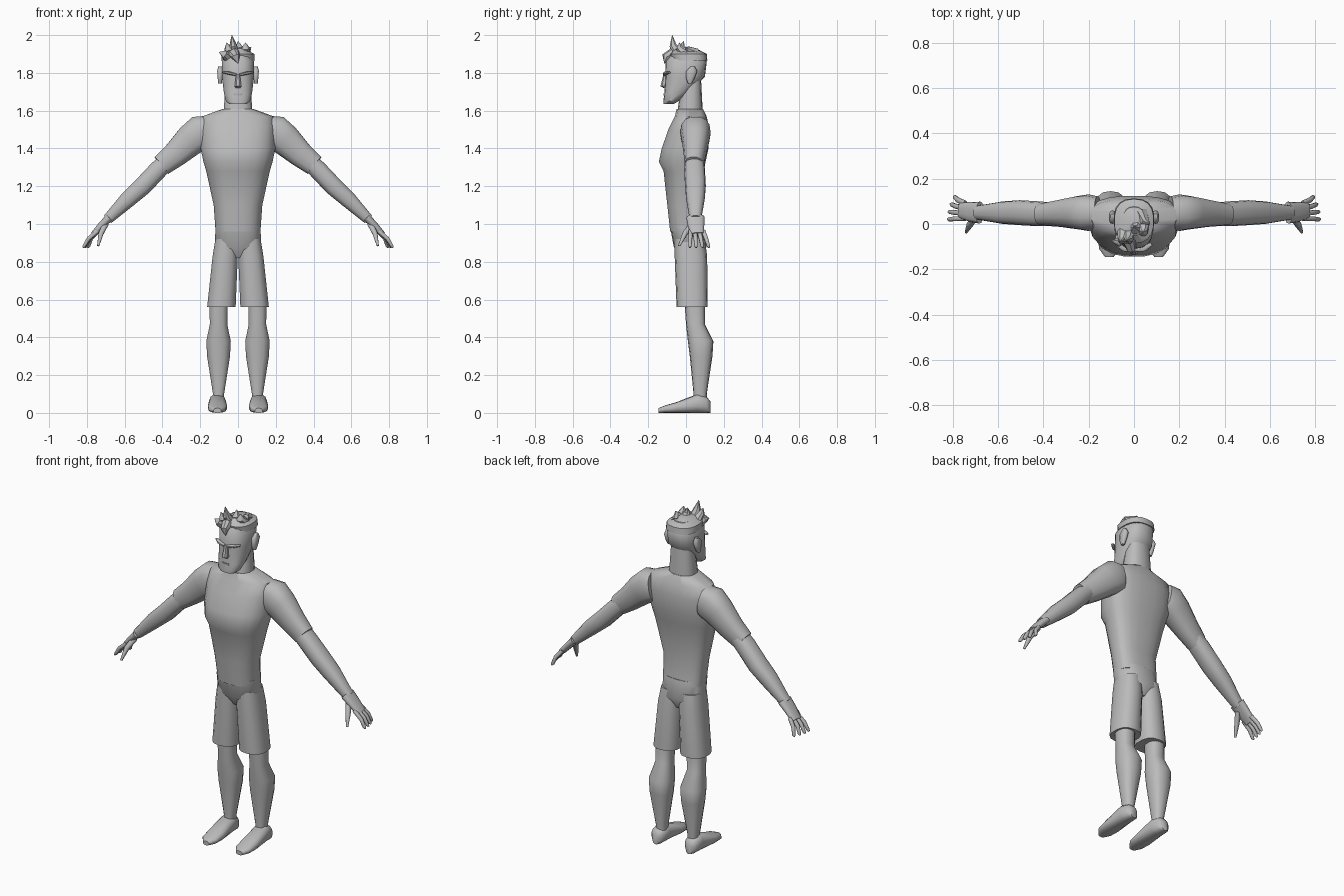
import bpy, bmesh, math
from mathutils import Vector

if "Cube" in bpy.data.objects:
    bpy.data.objects.remove(bpy.data.objects["Cube"])

colour = (0.5, 0.5, 0.5, 1)
grey = bpy.data.materials.new("plain grey")
grey.use_nodes = True
grey.diffuse_color = colour
grey.node_tree.nodes["Principled BSDF"].inputs["Base Color"].default_value = colour


def loft(name, rings, sides=14, power=2.5, mirror=False, sharp=50):
    """Skin superellipse rings given as (centre, side axis, back axis, front axis)."""
    bm = bmesh.new()
    loops = []
    for centre, side, back, front in rings:
        loop = []
        for i in range(sides):
            angle = math.tau * (i + 0.5) / sides
            c, s = math.cos(angle), math.sin(angle)
            across = math.copysign(abs(c) ** (2 / power), c)
            along = math.copysign(abs(s) ** (2 / power), s)
            depth = back if along > 0 else front
            loop.append(bm.verts.new(centre + side * across + depth * along))
        loops.append(loop)
    for lower, upper in zip(loops, loops[1:]):
        for i in range(sides):
            j = (i + 1) % sides
            bm.faces.new((lower[i], lower[j], upper[j], upper[i]))
    bm.faces.new(loops[0])
    bm.faces.new(loops[-1])
    bmesh.ops.recalc_face_normals(bm, faces=bm.faces)
    mesh = bpy.data.meshes.new(name)
    bm.to_mesh(mesh)
    bm.free()
    mesh.materials.append(grey)
    part = bpy.data.objects.new(name, mesh)
    bpy.context.collection.objects.link(part)
    bpy.ops.object.select_all(action='DESELECT')
    part.select_set(True)
    bpy.context.view_layer.objects.active = part
    bpy.ops.object.shade_smooth_by_angle(angle=math.radians(sharp))
    if mirror:
        part.modifiers.new("mirror", 'MIRROR')


def upright(name, rows, x=0, lean=0, widest=0.5, **options):
    """Stack level rings from rows of (height, half width, front, back)."""
    rings = []
    for height, half_width, front, back in rows:
        middle = front + (back - front) * widest
        rings.append((Vector((x + lean * height, middle, height)),
                      Vector((half_width, 0, 0)),
                      Vector((0, back - middle, 0)),
                      Vector((0, middle - front, 0))))
    loft(name, rings, mirror=x != 0, **options)


def tube(name, path, radii, depth=1, **options):
    """Sweep rings along a path; depth scales the front to back radius."""
    points = [Vector(point) for point in path]
    last = len(points) - 1
    rings = []
    for i, (point, radius) in enumerate(zip(points, radii)):
        along = (points[min(i + 1, last)] - points[max(i - 1, 0)]).normalized()
        back = Vector((0, 1, 0))
        back = (back - along * back.dot(along)).normalized()
        side = back.cross(along) * radius
        back *= radius * depth
        rings.append((point, side, back, back))
    loft(name, rings, **options)


# Shirt with a chest shelf and tapered waist
upright("shirt", [
    (.96, .12, -.085, .09), (1.1, .13, -.1, .07), (1.28, .17, -.12, .095),
    (1.33, .185, -.145, .105), (1.4, .2, -.13, .12), (1.5, .2, -.095, .125),
    (1.57, .19, -.06, .11), (1.61, .08, -.05, .09)], widest=.62, sides=20)
upright("neck", [(1.57, .08, -.05, .09), (1.76, .065, -.02, .08)])

# Shorts: seat and two legs
upright("shorts_seat", [(.82, .05, -.03, .08), (.88, .125, -.065, .11),
                        (.99, .12, -.085, .09)], sides=18)
upright("shorts_leg", [(.56, .077, -.05, .115), (.83, .068, -.06, .112),
                       (.92, .06, -.06, .1)], x=.13, lean=-.075)

# Knees, calves and ankles
upright("leg", [(.62, .05, -.01, .1), (.47, .047, 0, .1), (.38, .066, .01, .145),
                (.3, .062, .02, .14), (.1, .03, .04, .11), (.05, .03, .04, .11)], x=.103)

# Shoes skinned from heel to toe
shoe = [(.13, .02, .06), (.11, .04, .085), (.06, .045, .1),
        (-.05, .052, .057), (-.11, .046, .04), (-.145, .02, .025)]
rings = []
for y, half_width, top in shoe:
    rise = Vector((0, 0, top / 2))
    rings.append((Vector((.109, y, top / 2)), Vector((half_width, 0, 0)), rise, rise))
loft("shoe", rings, mirror=True)

# Sleeves and arms
tube("sleeve", [(.16, .05, 1.49), (.2, .05, 1.483), (.25, .05, 1.445), (.33, .047, 1.37),
                (.405, .042, 1.31)], [.085, .095, .086, .07, .058], depth=.85, mirror=True)
tube("arm", [(.36, .045, 1.345), (.42, .045, 1.29), (.505, .05, 1.2), (.58, .05, 1.133),
             (.69, .05, 1.025)], [.045, .05, .05, .045, .028], depth=1.1, mirror=True)

# Hands: flat palm, fanned fingers and a lowered thumb
tube("palm", [(.68, .05, 1.035), (.72, .053, .995), (.765, .06, .945)],
     [.022, .02, .016], depth=2.2, mirror=True)
for i in range(4):
    root = Vector((.745, .025 + .022 * i, .962))
    tip = Vector((.822 - .003 * i * i, .02 + .034 * i, .875))
    knuckle = root.lerp(tip, .5) + Vector((.008, 0, .004))
    tube(f"finger_{i + 1}", [root, knuckle, root.lerp(tip, .9), tip],
         [.012, .011, .009, .004], sides=8, mirror=True)
tube("thumb", [(.7, .035, 1), (.725, -.005, .95), (.74, -.036, .885)],
     [.016, .014, .006], sides=8, mirror=True)

# Head with a square jaw
upright("head", [(1.635, .045, -.12, -.065), (1.65, .065, -.12, -.04), (1.69, .075, -.115, .015),
                 (1.78, .086, -.11, .1), (1.86, .087, -.107, .11), (1.92, .05, -.06, .075)],
        sides=18, sharp=38)
upright("nose", [(1.72, .013, -.12, -.1), (1.73, .019, -.136, -.1),
                 (1.795, .01, -.12, -.1)], sides=8, sharp=30)
upright("mouth", [(1.68, .02, -.12, -.1), (1.69, .026, -.12, -.1)], sides=8, sharp=30)
tube("brow", [(.01, -.112, 1.79), (.045, -.108, 1.798), (.078, -.088, 1.803)],
     [.007, .009, .005], depth=1.5, sides=8, mirror=True)
upright("ear", [(1.745, .01, .01, .03), (1.77, .013, 0, .045), (1.81, .016, 0, .06),
                (1.835, .01, .025, .045)], x=.095, sides=10)

# Hair: close cap and pointed tufts swept forward
upright("hair_cap", [(1.865, .09, -.075, .113), (1.9, .087, -.085, .11),
                     (1.93, .035, -.05, .05)], sides=18, sharp=35)
tufts = {
    "crest": ((-.02, -.03, 1.89), (-.033, -.073, 2)),
    "crown": ((.01, 0, 1.9), (0, -.012, 1.968)),
    "left": ((.04, 0, 1.9), (.04, -.035, 1.96)),
    "right": ((-.045, -.03, 1.89), (-.06, -.075, 1.96)),
    "temple": ((-.05, -.05, 1.88), (-.1, -.075, 1.91)),
    "fringe": ((-.02, -.07, 1.9), (0, -.114, 1.85)),
    "back": ((.03, .05, 1.9), (.07, 0, 1.935)),
}
for place, ends in tufts.items():
    root, tip = map(Vector, ends)
    bend = root.lerp(tip, .45) + Vector((0, -.02, .006))
    tube(f"hair_tuft_{place}", [root, bend, tip], [.03, .02, .001], sides=8, sharp=35)
